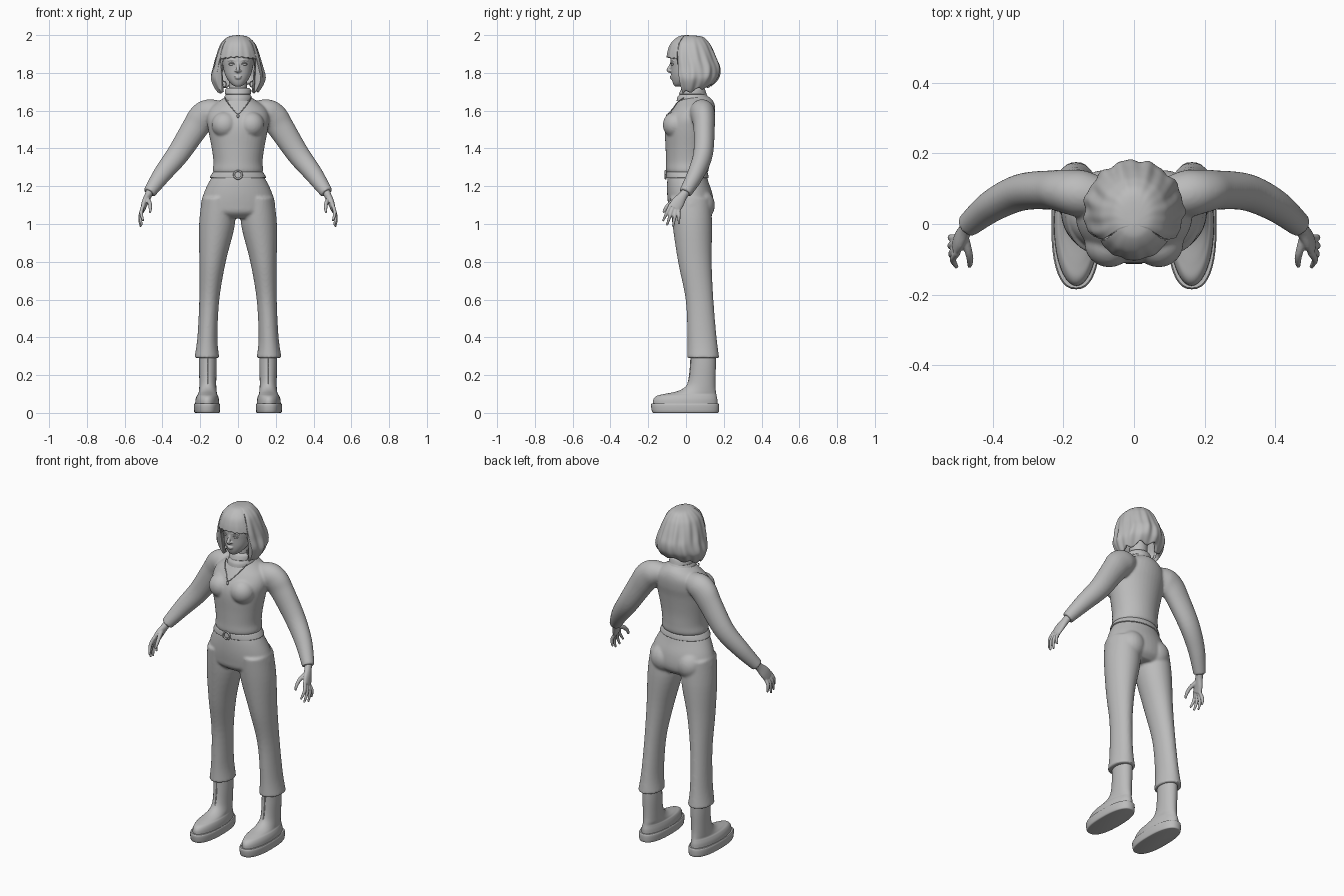
import bpy, bmesh, math
from mathutils import Vector, Matrix

GREY = bpy.data.materials.new("plain_grey")
GREY.diffuse_color = (0.5, 0.5, 0.5, 1)


def curve(pts, u):
    """Smooth interpolation of a list of tuples at parameter u (0..len-1)."""
    n = len(pts)
    i = min(int(u), n - 2)
    t = u - i
    p0, p1, p2, p3 = (pts[max(0, min(n - 1, i + k))] for k in (-1, 0, 1, 2))
    return [0.5 * (2 * b + (c - a) * t + (2 * a - 5 * b + 4 * c - d) * t * t
                   + (3 * b - a - 3 * c + d) * t ** 3) for a, b, c, d in zip(p0, p1, p2, p3)]


def resample(pts, step):
    return [curve(pts, i / step) for i in range((len(pts) - 1) * step + 1)]


def skin(bm, rings):
    """Join rings of points with quads and cap both ends."""
    vs = [[bm.verts.new(p) for p in r] for r in rings]
    n = len(vs[0])
    for a, b in zip(vs, vs[1:]):
        for j in range(n):
            k = (j + 1) % n
            bm.faces.new((a[j], a[k], b[k], b[j]))
    bm.faces.new(vs[0])
    bm.faces.new(vs[-1])


def stack(bm, secs, side=1, power=2.0, sides=40, step=5):
    """Horizontal sections: (z, half width, front y, back y, centre x)."""
    rings = []
    for z, w, f, b, x in resample([tuple(s) + (0,) * (5 - len(s)) for s in secs], step):
        ring = []
        for j in range(sides):
            a = math.tau * j / sides
            c, s = math.cos(a), math.sin(a)
            ring.append((side * x + w * math.copysign(abs(c) ** (2 / power), c),
                         (f + b) / 2 + (b - f) / 2 * math.copysign(abs(s) ** (2 / power), s), z))
        rings.append(ring)
    skin(bm, rings)


def tube(bm, pts, side=1, ref=(0, 1, 0), sides=20, step=6):
    """Path sections: (x, y, z, radius across, radius along ref)."""
    pts = [(side * p[0],) + tuple(p[1:]) for p in pts]
    path = resample(pts, step)
    rings = []
    for i, p in enumerate(path):
        d = Vector(path[min(i + 1, len(path) - 1)][:3]) - Vector(path[max(i - 1, 0)][:3])
        u = d.cross(Vector(ref)).normalized()
        v = u.cross(d).normalized()
        o = Vector(p[:3])
        rings.append([o + u * p[3] * math.cos(math.tau * j / sides)
                      + v * p[4] * math.sin(math.tau * j / sides) for j in range(sides)])
    skin(bm, rings)


def ball(bm, pos, size):
    bmesh.ops.create_uvsphere(bm, u_segments=24, v_segments=16, radius=1,
                              matrix=Matrix.Translation(pos) @ Matrix.Diagonal((*size, 1)))


def finish(bm, name, voxel=0, smooth=0):
    bmesh.ops.recalc_face_normals(bm, faces=bm.faces[:])
    for f in bm.faces:
        f.smooth = True
    me = bpy.data.meshes.new(name)
    bm.to_mesh(me)
    bm.free()
    me.set_sharp_from_angle(angle=math.radians(50))
    me.materials.append(GREY)
    ob = bpy.data.objects.new(name, me)
    bpy.context.collection.objects.link(ob)
    if voxel:
        m = ob.modifiers.new("blend", 'REMESH')
        m.mode, m.voxel_size, m.use_smooth_shade = 'VOXEL', voxel, True
    if smooth:
        m = ob.modifiers.new("soften", 'SMOOTH')
        m.factor, m.iterations = 0.5, smooth
    return ob


# Trousers: pelvis, seat and legs blended together
bm = bmesh.new()
stack(bm, [(1.27, .125, -.095, .105), (1.22, .155, -.1, .12), (1.16, .182, -.1, .14),
           (1.10, .197, -.094, .148), (1.06, .185, -.085, .14), (1.03, .14, -.05, .11)])
for s in (-1, 1):
    stack(bm, [(1.14, .085, -.085, .13, .105), (1.0, .095, -.072, .138, .111),
               (.8, .07, -.042, .136, .135), (.6, .053, -.002, .145, .152),
               (.4, .053, .008, .162, .162), (.29, .066, .006, .176, .165)], s)
    ball(bm, (s * .085, .075, 1.1), (.08, .078, .085))
finish(bm, "trousers", .007, 6)

# Sweater: torso, bust and sleeves blended together
bm = bmesh.new()
stack(bm, [(1.268, .128, -.098, .108), (1.285, .134, -.106, .12), (1.33, .13, -.106, .122),
           (1.40, .139, -.108, .126), (1.50, .158, -.112, .14), (1.56, .165, -.1, .152),
           (1.61, .15, -.07, .155), (1.645, .11, -.046, .147), (1.667, .075, -.032, .13),
           (1.685, .055, -.015, .1)])
for s in (-1, 1):
    ball(bm, (s * .07, -.055, 1.525), (.07, .068, .07))
    tube(bm, [(.08, .075, 1.6, .05, .05), (.145, .085, 1.59, .072, .066),
              (.188, .092, 1.563, .077, .062), (.23, .096, 1.505, .07, .056),
              (.318, .09, 1.37, .06, .052), (.4, .052, 1.265, .049, .045),
              (.47, -.004, 1.165, .034, .034)], s, sides=32)
finish(bm, "sweater", .0065, 6)

# Folded collar
bm = bmesh.new()
stack(bm, [(1.65, .076, -.05, .122), (1.67, .073, -.046, .118), (1.685, .066, -.036, .11),
           (1.69, .07, -.036, .108), (1.71, .068, -.028, .102), (1.72, .06, -.02, .095)])
finish(bm, "collar")

# Neck
bm = bmesh.new()
stack(bm, [(1.66, .05, -.005, .09), (1.72, .048, -.01, .085), (1.8, .05, -.01, .09)])
finish(bm, "neck")

# Head with nose, lips and brows
bm = bmesh.new()
stack(bm, [(1.728, .014, -.058, -.025), (1.738, .032, -.066, .0), (1.76, .052, -.074, .04),
           (1.79, .068, -.078, .07), (1.83, .079, -.08, .11), (1.87, .084, -.082, .13),
           (1.92, .083, -.07, .13), (1.96, .06, -.04, .1), (1.975, .02, .0, .06)], power=2.2)
tube(bm, [(0, -.074, 1.86, .007, .007), (0, -.084, 1.835, .008, .008),
          (0, -.093, 1.815, .010, .010), (0, -.08, 1.806, .008, .008)], ref=(1, 0, 0))
ball(bm, (0, -.077, 1.781), (.02, .009, .005))
ball(bm, (0, -.077, 1.772), (.016, .009, .005))
for s in (-1, 1):
    ball(bm, (s * .011, -.082, 1.811), (.008, .009, .006))
    tube(bm, [(.014, -.079, 1.864, .004, .004), (.034, -.076, 1.87, .004, .004),
              (.054, -.064, 1.863, .003, .003)], s, ref=(0, 0, 1))
finish(bm, "head", .0035, 3)

# Eyes with upper lids
bm = bmesh.new()
for s in (-1, 1):
    ball(bm, (s * .033, -.066, 1.845), (.014, .013, .008))
    tube(bm, [(.018, -.077, 1.846, .002, .002), (.033, -.08, 1.854, .003, .003),
              (.05, -.067, 1.847, .002, .002)], s, ref=(0, 0, 1), sides=8)
finish(bm, "eyes")

# Bob hair: dome with a fringe in front and wavy strands
profile = [(2.0, .002, -.002, .002), (1.992, .05, -.04, .085), (1.96, .087, -.078, .122),
           (1.92, .106, -.096, .145), (1.87, .121, -.104, .166), (1.83, .131, -.104, .18),
           (1.79, .141, -.1, .178), (1.76, .14, -.09, .163), (1.72, .122, -.07, .13),
           (1.69, .1, -.05, .1)]
bm = bmesh.new()
N, ROWS = 160, 36
cols = []
for j in range(N):
    a = math.tau * j / N                      # zero is straight ahead
    off = abs((a + math.pi) % math.tau - math.pi)
    if off < math.radians(56):
        end = 3.68 + .2 * off + .05 * math.sin(22 * a)
    else:
        end = 8.9 - 1.5 * (off - .98) / 2.16 + .25 * math.sin(9 * a)
    col = []
    for i in range(ROWS + 1):
        u = .08 + (end - .08) * i / ROWS
        z, w, f, b = curve(profile, min(u, 8.999))
        wave = .022 * math.sin(11 * a + .5 * u) + .014 * math.sin(19 * a - .4 * u)
        k = 1 + wave * min(1, u / 4) * (.5 if off < .98 else 1)
        col.append(bm.verts.new((w * k * math.sin(a),
                                 (f + b) / 2 - (b - f) / 2 * k * math.cos(a), z)))
    cols.append(col)
for j in range(N):
    p, q = cols[j], cols[(j + 1) % N]
    for i in range(ROWS):
        bm.faces.new((p[i], p[i + 1], q[i + 1], q[i]))
bm.faces.new([c[0] for c in cols])
hair = finish(bm, "hair")
m = hair.modifiers.new("thickness", 'SOLIDIFY')
m.thickness, m.offset = .018, -1

# Hands: palm, four fingers and thumb
for s, label in ((-1, "right_hand"), (1, "left_hand")):
    bm = bmesh.new()
    tube(bm, [(.465, .004, 1.175, .024, .022), (.476, -.016, 1.15, .024, .019),
              (.492, -.042, 1.115, .034, .017), (.503, -.062, 1.083, .034, .013)],
         s, ref=(1, 0, 0))
    tips = [(.503, -.12, 1.02), (.511, -.1, .997), (.516, -.068, .99), (.515, -.037, 1.007)]
    for t, k in zip(tips, (.026, .009, -.009, -.025)):
        base = (.5, -.06 - .8 * k, 1.09 + .5 * k)
        mid = [(p + q) / 2 for p, q in zip(base, t)]
        tube(bm, [base + (.01, .01), (mid[0] + .011, mid[1], mid[2], .0095, .0095),
                  t + (.006, .006)], s, ref=(1, 0, 0), sides=12)
        ball(bm, (s * t[0], t[1], t[2]), (.0065,) * 3)
    tube(bm, [(.482, -.035, 1.135, .014, .014), (.468, -.08, 1.112, .012, .011),
              (.464, -.106, 1.085, .01, .009), (.466, -.12, 1.06, .006, .006)],
         s, ref=(1, 0, 0), sides=12)
    finish(bm, label, .0035, 3)

# Boots and soles
for s, label in ((-1, "right"), (1, "left")):
    bm = bmesh.new()
    stack(bm, [(.04, .064, -.175, .167, .163), (.07, .062, -.173, .166, .163),
               (.09, .056, -.155, .162, .162), (.1, .05, -.115, .16, .161),
               (.115, .047, -.045, .158, .16), (.14, .045, -.002, .156, .16),
               (.18, .045, .016, .156, .16), (.25, .047, .024, .158, .16),
               (.31, .047, .026, .158, .16)], s)
    finish(bm, label + "_boot")
    bm = bmesh.new()
    stack(bm, [(0, .062, -.172, .168, .163), (.006, .068, -.18, .174, .164),
               (.04, .07, -.185, .175, .164), (.05, .066, -.181, .171, .164)],
          s, power=2.4, step=3)
    finish(bm, label + "_sole")
    # Front seam of the boot
    bm = bmesh.new()
    tube(bm, [(.16, .004, .135, .004, .003), (.16, .016, .18, .004, .003),
              (.16, .024, .25, .004, .003), (.16, .026, .3, .004, .003)],
         s, sides=8)
    finish(bm, label + "_boot_seam")

# Belt and round buckle
bm = bmesh.new()
stack(bm, [(1.243, .145, -.104, .117), (1.248, .148, -.106, .12), (1.27, .136, -.104, .115),
           (1.276, .13, -.1, .11)])
finish(bm, "belt")


def loop(name, cx, cy, cz, r, thick):
    b = bmesh.new()
    tube(b, [(cx + r * math.cos(math.tau * i / 12), cy, cz + r * math.sin(math.tau * i / 12),
              thick, thick) for i in range(13)], sides=8, step=3)
    finish(b, name)


loop("buckle", 0, -.108, 1.26, .021, .005)

# Hoop earrings
for s, label in ((-1, "right_earring"), (1, "left_earring")):
    loop(label, s * .078, -.005, 1.74, .016, .003)

# Necklace with pendant
bm = bmesh.new()
half = [(.07, -.012, 1.668), (.056, -.045, 1.645), (.03, -.069, 1.612)]
chain = [(-x, y, z) for x, y, z in half] + [(0, -.095, 1.583)] + half[::-1]
tube(bm, [p + (.0025, .0025) for p in chain], ref=(0, 1, 0), sides=8)
ball(bm, (0, -.1, 1.572), (.007, .005, .01))
finish(bm, "necklace")
